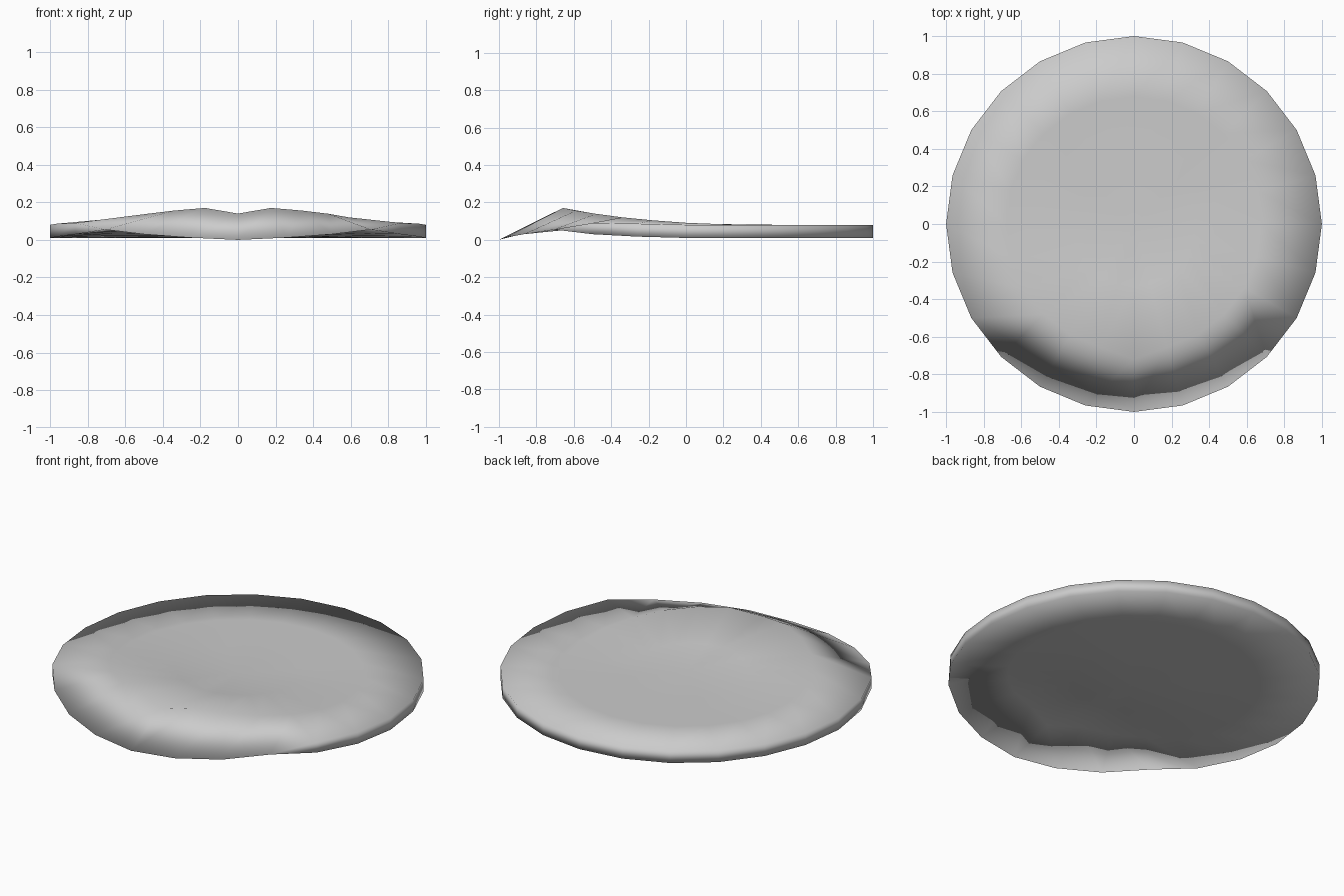
import bpy, bmesh, math

if "Cube" in bpy.data.objects:
    bpy.data.objects.remove(bpy.data.objects["Cube"])

N = 24
# Heights every 15 degrees, from the front centre (0) round to the back
RIM_TOP = [0.0, 0.012, 0.03, 0.055, 0.09, 0.086, 0.08]
RIM_BOT = [0.0, 0.012, 0.03, 0.055, 0.03, 0.017, 0.01]
CREST = [0.14, 0.17, 0.156, 0.139, 0.12, 0.104, 0.091, 0.084, 0.08]
INNER = [0.103, 0.105, 0.103, 0.1, 0.096, 0.091, 0.087, 0.083, 0.08]
THICK = 0.07


def height(table, i):
    k = min(i, N - i)              # mirror left and right
    return table[min(k, len(table) - 1)]


def ring(bm, radius, table, drop=0.0, front_radius=None):
    verts = []
    for i in range(N):
        a = 2 * math.pi * i / N
        r = front_radius if (i == 0 and front_radius) else radius
        verts.append(bm.verts.new((r * math.sin(a), -r * math.cos(a),
                                   height(table, i) - drop)))
    return verts


def bridge(bm, a, b):
    for i in range(N):
        j = (i + 1) % N
        bm.faces.new((a[i], a[j], b[j], b[i]))


def cap(bm, a, z):
    c = bm.verts.new((0, 0, z))
    for i in range(N):
        bm.faces.new((a[i], a[(i + 1) % N], c))


bm = bmesh.new()

# Upper surface, rim wall and underside as nested rings
rim_top = ring(bm, 1.0, RIM_TOP)
rim_bot = ring(bm, 1.0, RIM_BOT)
bridge(bm, rim_bot, rim_top)
for edge, drop in ((rim_top, 0.0), (rim_bot, THICK)):
    crest = ring(bm, 0.68, CREST, drop, 0.72)
    inner = ring(bm, 0.33, INNER, drop)
    bridge(bm, edge, crest)
    bridge(bm, crest, inner)
    cap(bm, inner, 0.083 - drop)

# Rim pinches to a single sharp lip at the front
bmesh.ops.remove_doubles(bm, verts=bm.verts[:], dist=0.0005)
bmesh.ops.recalc_face_normals(bm, faces=bm.faces[:])
for f in bm.faces:
    f.smooth = True

mesh = bpy.data.meshes.new("lipped_disc")
bm.to_mesh(mesh)
bm.free()
disc = bpy.data.objects.new("lipped_disc", mesh)
bpy.context.collection.objects.link(disc)
